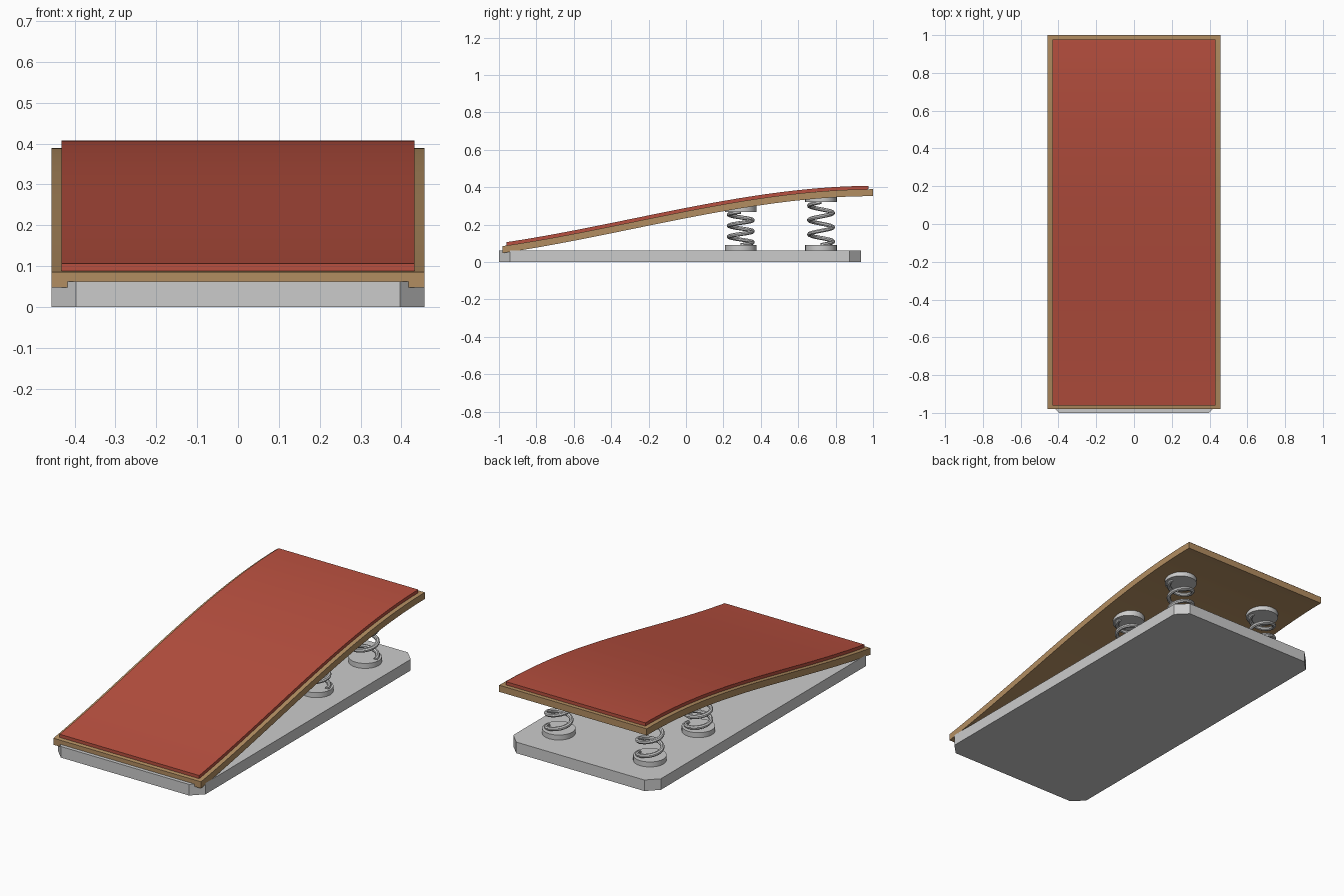
import bpy, bmesh, math

if "Cube" in bpy.data.objects:
    bpy.data.objects.remove(bpy.data.objects["Cube"])

def paint(obj, name, rgb):
    m = bpy.data.materials.new(name)
    m.diffuse_color = (*rgb, 1)
    m.use_nodes = True
    m.node_tree.nodes["Principled BSDF"].inputs["Base Color"].default_value = m.diffuse_color
    obj.data.materials.append(m)

def smooth(obj):
    bpy.ops.object.select_all(action='DESELECT')
    obj.select_set(True)
    bpy.context.view_layer.objects.active = obj
    bpy.ops.object.shade_smooth_by_angle(angle=math.radians(30))

def extrude(name, profile, offset):
    """Closed solid from a flat outline swept along offset."""
    bm = bmesh.new()
    face = bm.faces.new([bm.verts.new(p) for p in profile])
    out = bmesh.ops.extrude_face_region(bm, geom=[face])
    verts = [g for g in out['geom'] if isinstance(g, bmesh.types.BMVert)]
    bmesh.ops.translate(bm, verts=verts, vec=offset)
    bmesh.ops.recalc_face_normals(bm, faces=bm.faces)
    me = bpy.data.meshes.new(name)
    bm.to_mesh(me)
    bm.free()
    obj = bpy.data.objects.new(name, me)
    bpy.context.collection.objects.link(obj)
    return obj

# S-shaped rise of the board's top surface
Y0, Y1, Z0, Z1 = -0.98, 1.0, 0.085, 0.389
def board_top(y):
    t = (y - Y0) / (Y1 - Y0)
    return Z0 + (Z1 - Z0) * (3*t*t - 2*t**3 + 0.95 * (t**3 - 2*t*t + t))

def curved_panel(name, half_w, y0, y1, low, high, n=28):
    ys = [y0 + (y1 - y0) * i / n for i in range(n + 1)]
    outline = [(-half_w, y, board_top(y) + high) for y in ys]
    outline += [(-half_w, y, board_top(y) + low) for y in reversed(ys)]
    obj = extrude(name, outline, (2 * half_w, 0, 0))
    smooth(obj)
    return obj

def collar(name, x, y, z0, z1, r=0.085):
    bpy.ops.mesh.primitive_cylinder_add(vertices=24, radius=r, depth=z1 - z0,
                                        location=(x, y, (z0 + z1) / 2))
    obj = bpy.context.object
    obj.name = name
    smooth(obj)

def coil(name, x, y, z0, z1, turns=3, r=0.064, wire=0.011, steps=24):
    cu = bpy.data.curves.new(name, 'CURVE')
    cu.dimensions = '3D'
    cu.bevel_depth = wire
    cu.bevel_resolution = 2
    cu.use_fill_caps = True
    sp = cu.splines.new('POLY')
    n = turns * steps
    sp.points.add(n)
    for i, p in enumerate(sp.points):
        a = 2 * math.pi * i / steps
        p.co = (x + r * math.cos(a), y + r * math.sin(a), z0 + (z1 - z0) * i / n, 1)
    obj = bpy.data.objects.new(name, cu)
    bpy.context.collection.objects.link(obj)
    bpy.ops.object.select_all(action='DESELECT')
    obj.select_set(True)
    bpy.context.view_layer.objects.active = obj
    bpy.ops.object.convert(target='MESH')
    smooth(bpy.context.object)

# Base plate with clipped corners
W, F, B, C = 0.457, -1.0, 0.935, 0.06
extrude("base_plate", [(-W + C, F, 0), (W - C, F, 0), (W, F + C, 0), (W, B - C, 0),
                       (W - C, B, 0), (-W + C, B, 0), (-W, B - C, 0), (-W, F + C, 0)],
        (0, 0, 0.062))

# Curved wooden board and padded mat
paint(curved_panel("board", 0.457, Y0, Y1, -0.037, 0), "wood", (0.45, 0.27, 0.12))
paint(curved_panel("mat", 0.432, -0.96, 0.977, 0, 0.018), "red_mat", (0.48, 0.08, 0.05))

# Four springs, each between two collars
for y, cap_z, row in ((0.293, 0.268, "front"), (0.722, 0.32, "back")):
    for side, s in (("left", -1), ("right", 1)):
        x = 0.282 * s
        tag = f"{row}_{side}"
        collar(f"lower_collar_{tag}", x, y, 0.055, 0.09)
        # top of the cap sinks into the board
        collar(f"upper_collar_{tag}", x, y, cap_z, board_top(y) - 0.02)
        coil(f"spring_{tag}", x, y, 0.09, cap_z)
